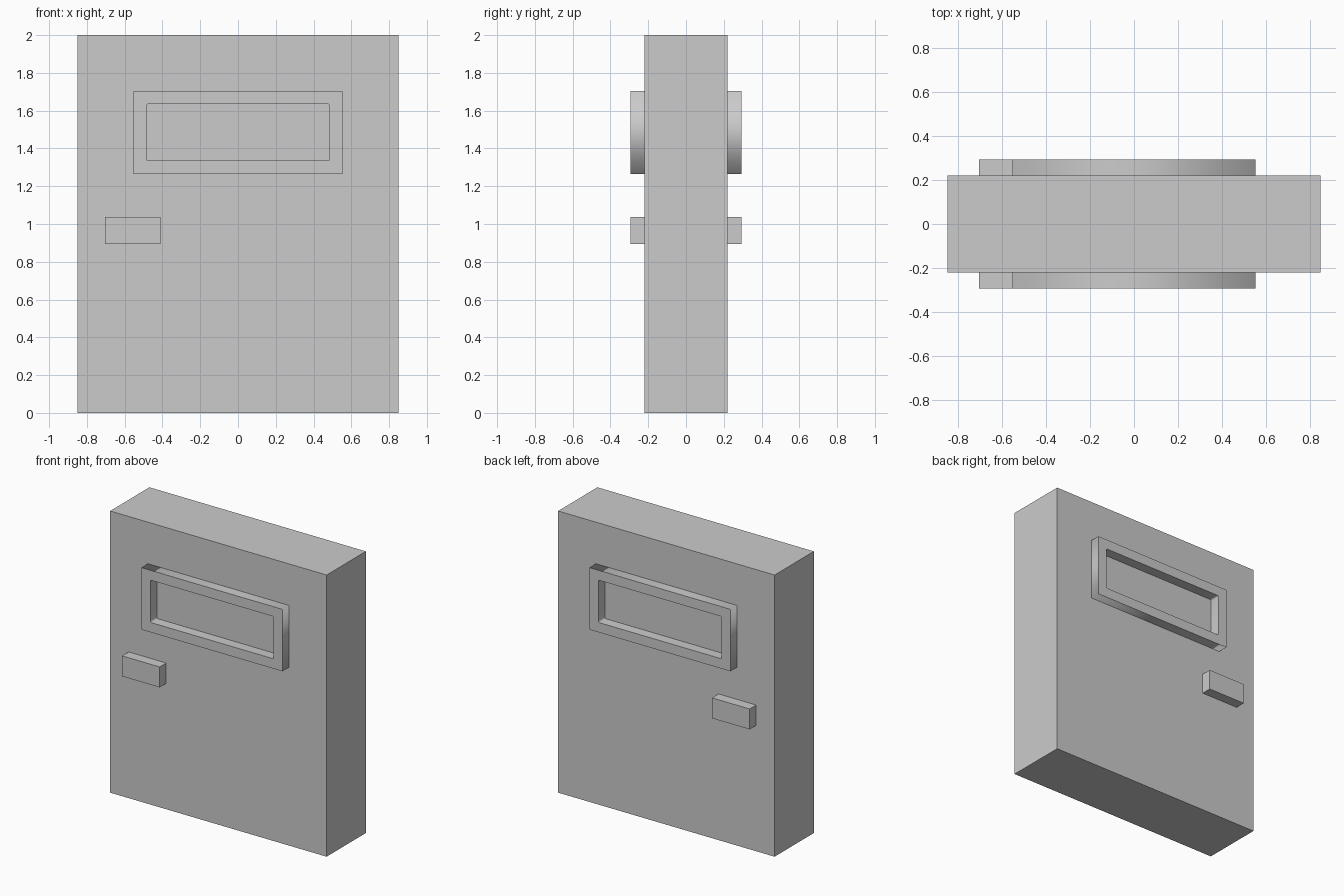
import bpy
import math

if "Cube" in bpy.data.objects:
    bpy.data.objects.remove(bpy.data.objects["Cube"])

DOOR_Y, TRIM_Y = 0.22, 0.293   # half thickness of slab, and of slab plus trim


def box(name, x0, x1, y0, y1, z0, z1):
    bpy.ops.mesh.primitive_cube_add(size=1, location=((x0 + x1) / 2, (y0 + y1) / 2, (z0 + z1) / 2))
    ob = bpy.context.object
    ob.name = name
    ob.scale = (x1 - x0, y1 - y0, z1 - z0)
    bpy.ops.object.transform_apply(location=False, rotation=False, scale=True)
    return ob


def rect(hw, hh, r=0.0, steps=2):
    """Rectangle outline, with rounded corners when r > 0."""
    if r == 0:
        return [(hw, hh), (-hw, hh), (-hw, -hh), (hw, -hh)]
    pts = []
    for i, (sx, sy) in enumerate([(1, 1), (-1, 1), (-1, -1), (1, -1)]):
        for k in range(steps + 1):
            a = math.pi / 2 * (i + k / steps)
            pts.append((sx * (hw - r) + r * math.cos(a), sy * (hh - r) + r * math.sin(a)))
    return pts


def window_frame(name, y0, y1, zc):
    # Filled outline with a hole, extruded to the trim depth
    cu = bpy.data.curves.new(name, 'CURVE')
    cu.dimensions = '2D'
    cu.fill_mode = 'BOTH'
    cu.extrude = (y1 - y0) / 2
    for pts in (rect(0.554, 0.22), rect(0.484, 0.15, 0.008)):
        sp = cu.splines.new('POLY')
        sp.points.add(len(pts) - 1)
        for p, (x, y) in zip(sp.points, pts):
            p.co = (x, y, 0, 1)
        sp.use_cyclic_u = True
    ob = bpy.data.objects.new(name, cu)
    bpy.context.collection.objects.link(ob)
    ob.location = (0, (y0 + y1) / 2, zc)
    ob.rotation_euler = (math.pi / 2, 0, 0)
    bpy.ops.object.select_all(action='DESELECT')
    ob.select_set(True)
    bpy.context.view_layer.objects.active = ob
    bpy.ops.object.convert(target='MESH')


# Door slab
box("door_slab", -0.85, 0.85, -DOOR_Y, DOOR_Y, 0, 2)

# Window frame and handle on both faces
for side, s in (("front", -1), ("back", 1)):
    y0, y1 = sorted((s * DOOR_Y, s * TRIM_Y))
    window_frame(side + "_window_frame", y0, y1, 1.485)
    box(side + "_handle", -0.705, -0.41, y0, y1, 0.893, 1.038)
